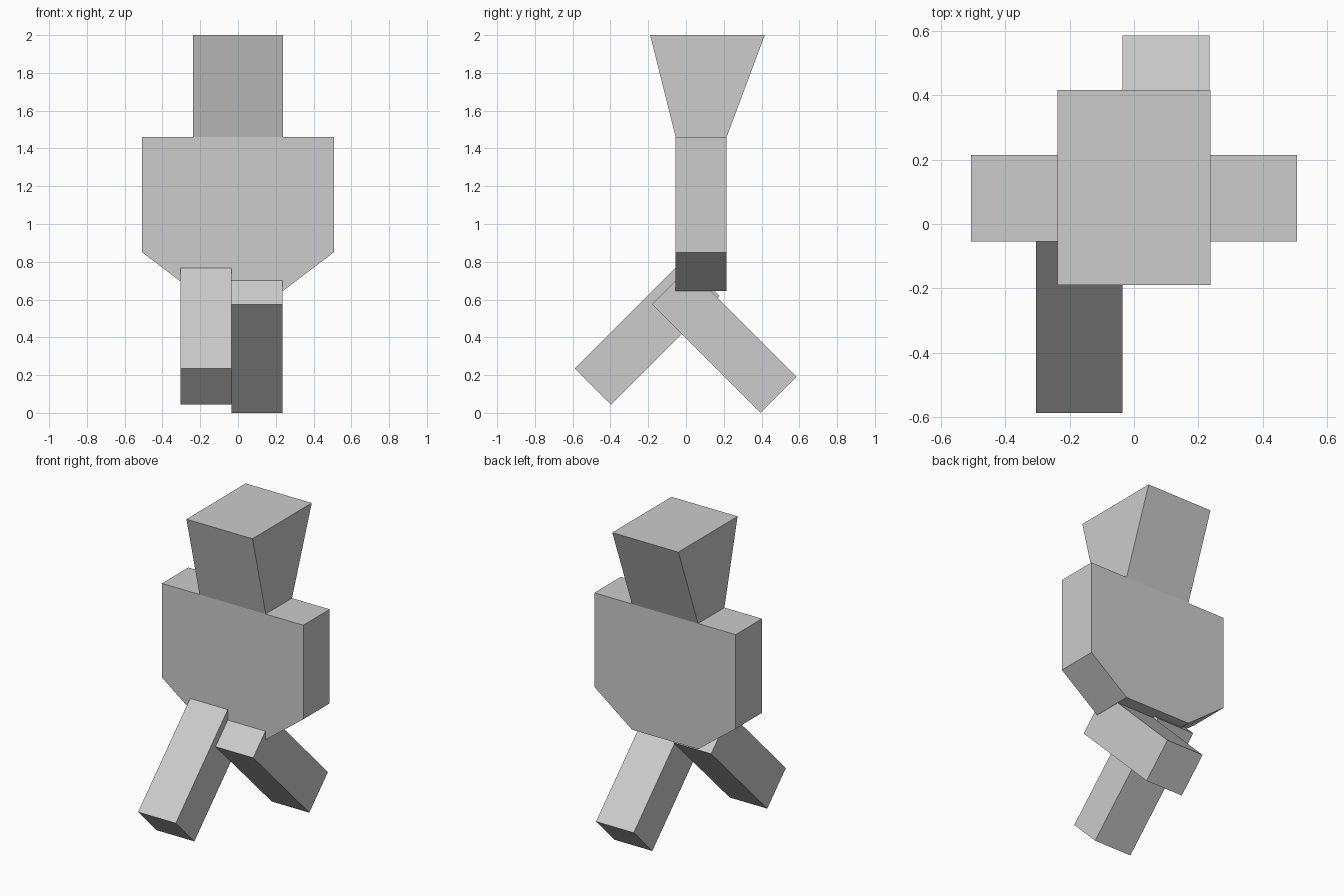
import bpy
import bmesh
from math import radians
from mathutils import Matrix

cube = bpy.data.objects.get("Cube")
if cube:
    bpy.data.objects.remove(cube, do_unlink=True)

# One plain grey for every part
grey = bpy.data.materials.new("mid_grey")
grey.use_nodes = True
grey.diffuse_color = (0.604, 0.604, 0.604, 1)
for node in grey.node_tree.nodes:
    if node.type == "BSDF_PRINCIPLED":
        node.inputs["Base Color"].default_value = grey.diffuse_color


def finish(name, bm):
    bmesh.ops.recalc_face_normals(bm, faces=bm.faces)
    mesh = bpy.data.meshes.new(name)
    bm.to_mesh(mesh)
    bm.free()
    mesh.materials.append(grey)
    obj = bpy.data.objects.new(name, mesh)
    bpy.context.collection.objects.link(obj)
    return obj


def prism(name, outline, depth):
    """Extrude a closed outline of 3D points along the depth vector."""
    bm = bmesh.new()
    face = bm.faces.new([bm.verts.new(p) for p in outline])
    result = bmesh.ops.extrude_face_region(bm, geom=[face], use_keep_orig=True)
    moved = [v for v in result["geom"] if isinstance(v, bmesh.types.BMVert)]
    bmesh.ops.translate(bm, verts=moved, vec=depth)
    finish(name, bm)


def leg(name, centre, angle):
    """Square bar tilted forwards or backwards from the hip."""
    bm = bmesh.new()
    bmesh.ops.create_cube(bm, size=1, matrix=Matrix.Diagonal((WIDTH, WIDTH, 0.813, 1)))
    obj = finish(name, bm)
    obj.location = centre
    obj.rotation_euler.x = radians(angle)


WIDTH = 0.27
FRONT, BACK = -0.055, 0.215
HALF_NECK, SHOULDER = 0.237, 1.46

# Torso: flat slab with its lower corners cut off
half = [(HALF_NECK, 0.645), (0.507, 0.85), (0.507, SHOULDER)]
outline = half + [(-x, z) for x, z in reversed(half)]
prism("torso", [(x, FRONT, z) for x, z in outline], (0, BACK - FRONT, 0))

# Head: block widening upwards to the front and back
side = [(FRONT, SHOULDER), (BACK, SHOULDER), (0.417, 2), (-0.19, 2)]
prism("head", [(-HALF_NECK, y, z) for y, z in side], (2 * HALF_NECK, 0, 0))

# Striding legs
leg("right_leg", (-0.17, -0.205, 0.427), -45)
leg("left_leg", (0.1, 0.203, 0.383), 45)
